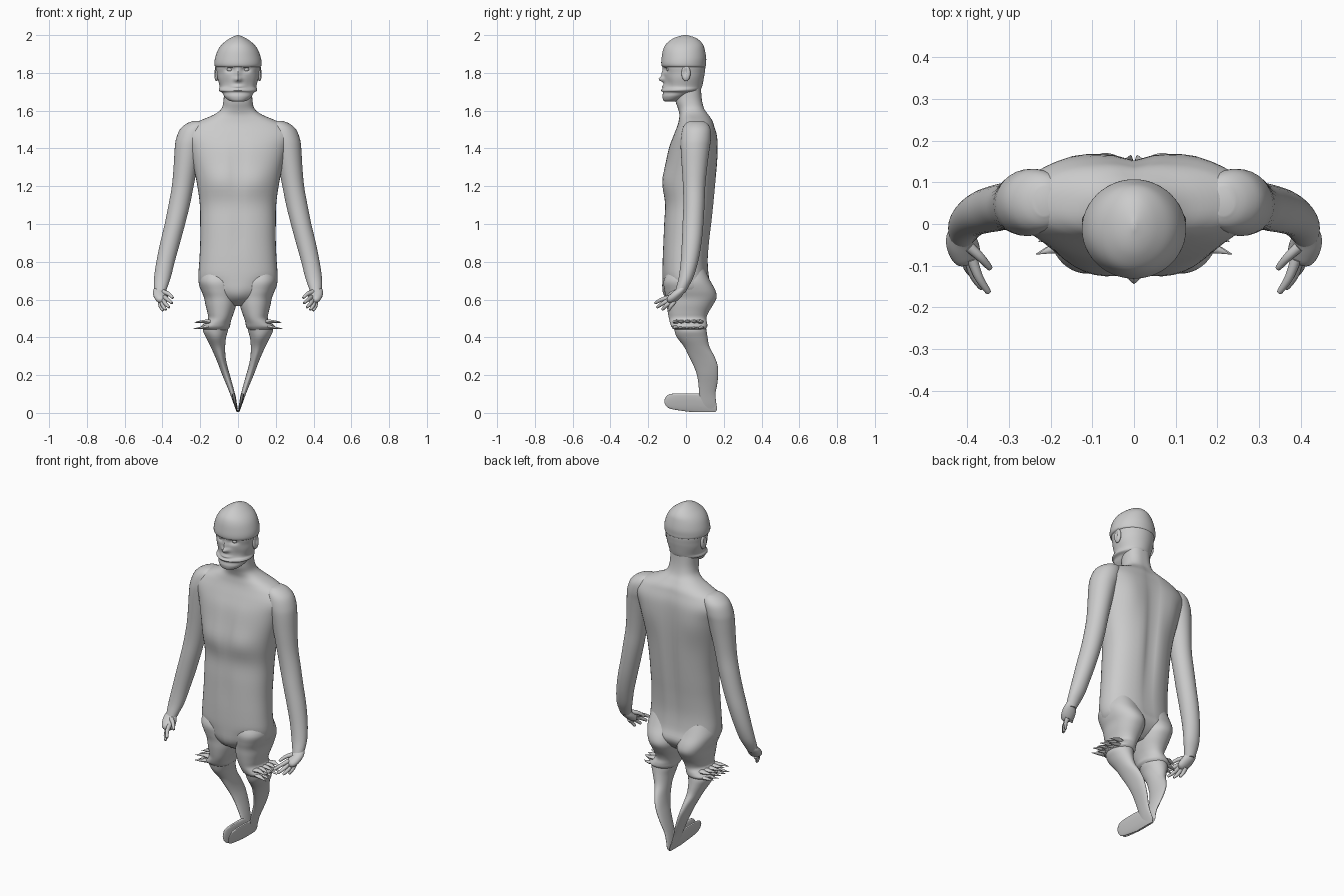
import bpy, bmesh, math
from mathutils import Vector


def finish(name, bm, mirror=False, bumps=()):
    # gaussian bumps: (centre, radii, push), repeated on both sides of x
    for c, r, push in bumps:
        for s in ((1, -1) if c[0] and not mirror else (1,)):
            for v in bm.verts:
                d = sum(((v.co[i] - c[i] * (s if i == 0 else 1)) / r[i]) ** 2 for i in range(3))
                if d < 9:
                    k = math.exp(-d)
                    v.co += Vector((push[0] * s, push[1], push[2])) * k
    bmesh.ops.recalc_face_normals(bm, faces=bm.faces)
    me = bpy.data.meshes.new(name)
    bm.to_mesh(me)
    bm.free()
    ob = bpy.data.objects.new(name, me)
    bpy.context.collection.objects.link(ob)
    bpy.ops.object.select_all(action='DESELECT')
    ob.select_set(True)
    bpy.context.view_layer.objects.active = ob
    bpy.ops.object.shade_smooth_by_angle(angle=math.radians(50))
    if mirror:
        m = ob.modifiers.new("mirror", 'MIRROR')
        m.use_mirror_merge = False
    return ob


def smooth_rows(rows, steps):
    # Catmull-Rom interpolation through the given rows
    out = []
    for i in range(len(rows) - 1):
        p = [rows[max(i - 1, 0)], rows[i], rows[i + 1], rows[min(i + 2, len(rows) - 1)]]
        for k in range(steps):
            t = k / steps
            out.append([b + 0.5 * t * (c - a + t * (2 * a - 5 * b + 4 * c - d + t * (3 * (b - c) + d - a)))
                        for a, b, c, d in zip(*p)])
    return out + [list(rows[-1])]


def skin(bm, rings):
    vr = [[bm.verts.new(p) for p in ring] for ring in rings]
    n = len(vr[0])
    for a, b in zip(vr, vr[1:]):
        for i in range(n):
            bm.faces.new((a[i], a[(i + 1) % n], b[(i + 1) % n], b[i]))
    bm.faces.new(vr[0])
    bm.faces.new(vr[-1])


def loft(name, rows, e=2.0, mirror=False, bumps=(), n=48, steps=4):
    # rows: (z, x low, x high, y low, y high) of superellipse sections
    rings = []
    for z, x0, x1, y0, y1 in smooth_rows(rows, steps):
        ring = []
        for i in range(n):
            a = 2 * math.pi * i / n
            c, s = math.cos(a), math.sin(a)
            ring.append(((x0 + x1) / 2 + (x1 - x0) / 2 * math.copysign(abs(c) ** (2 / e), c),
                         (y0 + y1) / 2 + (y1 - y0) / 2 * math.copysign(abs(s) ** (2 / e), s), z))
        rings.append(ring)
    bm = bmesh.new()
    skin(bm, rings)
    return finish(name, bm, mirror, bumps)


def centred(rows):
    return [(z, -w, w, a, b) for z, w, a, b in rows]


def tube(bm, pts, n=12, steps=4, flat=1.0):
    # pts: (x, y, z, radius)
    rows = smooth_rows(pts, steps)
    P = [Vector(r[:3]) for r in rows]
    rings = []
    for i, r in enumerate(rows):
        d = P[min(i + 1, len(P) - 1)] - P[max(i - 1, 0)]
        q = d.to_track_quat('Z', 'Y')
        rings.append([P[i] + q @ Vector((math.cos(2 * math.pi * k / n) * r[3],
                                         math.sin(2 * math.pi * k / n) * r[3] * flat, 0)) for k in range(n)])
    skin(bm, rings)


def ellipsoid(name, loc, scale, mirror=False, bumps=()):
    bm = bmesh.new()
    bmesh.ops.create_uvsphere(bm, u_segments=24, v_segments=16, radius=1)
    for v in bm.verts:
        v.co = Vector(loc) + Vector([a * b for a, b in zip(v.co, scale)])
    return finish(name, bm, mirror, bumps)


# torso with neck: chest, breastbone, spine, shoulder blades, navel
loft("torso", centred([
    (.565, .06, -.04, .06), (.60, .14, -.085, .11), (.65, .195, -.115, .14), (.71, .21, -.125, .125),
    (.80, .205, -.125, .118), (.90, .2, -.122, .125), (1.0, .2, -.118, .137), (1.1, .202, -.112, .148),
    (1.2, .215, -.12, .157), (1.3, .235, -.112, .163), (1.4, .262, -.092, .165), (1.47, .29, -.066, .162),
    (1.52, .255, -.046, .15), (1.55, .195, -.038, .14), (1.58, .125, -.035, .12), (1.61, .088, -.042, .1),
    (1.65, .077, -.055, .088), (1.70, .075, -.055, .082), (1.76, .075, -.05, .08)]),
    e=2.3, bumps=[
        ((.1, -.11, 1.23), (.08, .08, .07), (0, -.012, 0)),
        ((0, -.11, 1.3), (.025, .08, .14), (0, .012, 0)),
        ((0, -.12, .95), (.03, .06, .13), (0, .006, 0)),
        ((0, .15, 1.15), (.03, .08, .4), (0, -.022, 0)),
        ((.15, .15, 1.38), (.08, .08, .12), (0, .014, 0)),
        ((0, -.12, .63), (.05, .06, .05), (0, -.01, -.01)),
        ((.15, -.1, .68), (.06, .08, .03), (0, .012, 0))])

# upper legs ending in a flared hem
loft("thigh", [
    (.76, .03, .19, -.09, .1), (.70, .012, .206, -.118, .128), (.65, .006, .195, -.114, .155),
    (.61, .006, .18, -.106, .162), (.57, .01, .172, -.102, .142), (.53, .022, .162, -.096, .118),
    (.50, .033, .158, -.09, .108), (.475, .04, .178, -.084, .112), (.455, .043, .198, -.076, .112),
    (.44, .055, .18, -.06, .1)], e=2.2, mirror=True)

# jagged spikes on the hem
bm = bmesh.new()
for i, y in enumerate((-.06, -.03, .005, .04, .075)):
    for dz in (0, .032):
        tip = .235 - .006 * ((i + (dz > 0)) % 3)
        tube(bm, [(.13, y * .8, .462 + dz * .5, .024), (.18, y + .005, .452 + dz, .015),
                  (tip, y - .012, .446 + dz, .001)], n=8, steps=2, flat=.6)
finish("hem_spikes", bm, True)

# lower legs pinched together at the ground
loft("calf", [
    (.48, .05, .165, -.07, .1), (.44, .052, .185, -.062, .108), (.40, .063, .17, -.048, .114),
    (.35, .068, .145, -.01, .124), (.30, .066, .122, .015, .15), (.25, .057, .102, .04, .168),
    (.20, .043, .083, .058, .17), (.15, .029, .062, .066, .165), (.10, .016, .042, .07, .156),
    (.05, .006, .024, .075, .16), (.02, .001, .012, .08, .16)], mirror=True)

# flattened feet
loft("foot", [
    (.102, .018, .03, -.07, .07), (.095, .014, .032, -.095, .11), (.07, .009, .028, -.114, .153),
    (.04, .005, .02, -.108, .162), (.02, .002, .013, -.075, .165), (.004, .0, .006, .03, .155)],
    e=2.5, mirror=True)

# arms
loft("arm", [
    (1.545, .19, .24, .02, .09), (1.53, .16, .275, -.005, .115), (1.50, .16, .308, -.02, .13),
    (1.45, .17, .328, -.028, .132), (1.40, .19, .335, -.028, .125), (1.30, .215, .341, -.022, .112),
    (1.20, .235, .35, -.016, .102), (1.10, .255, .368, -.014, .098), (1.0, .28, .388, -.018, .092),
    (.90, .307, .412, -.022, .082), (.80, .335, .432, -.028, .064), (.72, .355, .444, -.038, .04),
    (.67, .372, .445, -.05, .015), (.635, .385, .44, -.06, -.005)], mirror=True, n=32)

# hands: palm, fingers and thumb
bm = bmesh.new()
tube(bm, [(.412, -.015, .67, .028), (.415, -.035, .64, .036), (.408, -.06, .615, .038),
          (.398, -.082, .597, .032), (.392, -.092, .59, .012)], n=20, flat=.65)
for base, mid, tip in (
        ((.388, -.085, .612), (.372, -.128, .6), (.35, -.162, .582)),
        ((.393, -.085, .6), (.385, -.122, .58), (.366, -.152, .56)),
        ((.403, -.075, .592), (.398, -.105, .568), (.383, -.125, .547)),
        ((.412, -.06, .59), (.41, -.08, .565), (.398, -.092, .543)),
        ((.395, -.055, .64), (.368, -.08, .63), (.346, -.105, .61))):
    tube(bm, [(*base, .013), (*mid, .0105), (*tip, .007),
              (*(Vector(tip) * 1.06 - Vector(mid) * .06), .002)], n=10)
finish("hand", bm, True)

# face block with a ridge along the jaw
loft("face", centred([
    (1.648, .025, -.11, -.06), (1.655, .05, -.12, -.03), (1.675, .072, -.125, .01), (1.695, .084, -.122, .05),
    (1.705, .1, -.127, .07), (1.715, .101, -.124, .08), (1.73, .097, -.117, .086), (1.77, .108, -.116, .094),
    (1.80, .112, -.117, .099), (1.84, .116, -.121, .102), (1.88, .1, -.1, .09)]),
    n=72, steps=5, bumps=[
        ((.043, -.115, 1.818), (.024, .05, .013), (0, .017, 0)),
        ((.043, -.115, 1.842), (.035, .05, .008), (0, -.005, 0)),
        ((0, -.12, 1.79), (.013, .05, .028), (0, -.014, 0)),
        ((0, -.12, 1.765), (.02, .05, .012), (0, -.024, 0)),
        ((0, -.12, 1.728), (.03, .04, .007), (0, -.010, 0)),
        ((0, -.12, 1.708), (.028, .04, .006), (0, -.007, 0)),
        ((.06, -.09, 1.745), (.025, .05, .03), (0, .006, 0))])
ellipsoid("eyeball", (.043, -.09, 1.818), (.016, .014, .012), True)

# skull cap overhanging the face
loft("skull_cap", centred([
    (1.828, .108, -.11, .094), (1.834, .121, -.126, .104), (1.85, .125, -.131, .106), (1.88, .121, -.129, .107),
    (1.92, .107, -.122, .1), (1.95, .086, -.108, .09), (1.975, .056, -.08, .068), (1.99, .03, -.05, .04),
    (2.0, .004, -.012, .004)]))

# ears with a hollow
ellipsoid("ear", (.114, 0, 1.798), (.013, .024, .042), True,
          [((.125, -.004, 1.805), (.02, .01, .02), (-.012, 0, 0))])
